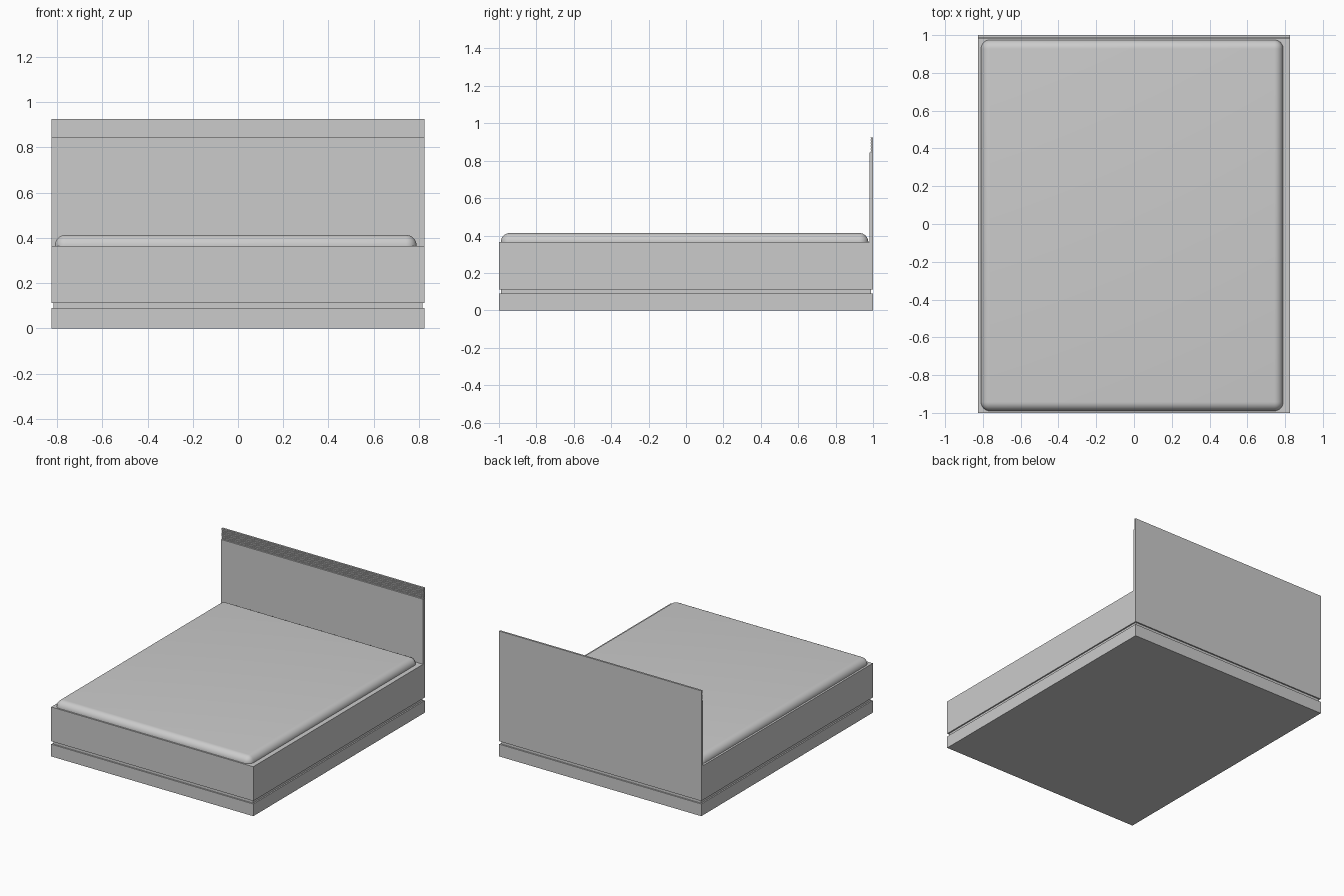
import bpy
import bmesh

cube = bpy.data.objects.get("Cube")
if cube:
    bpy.data.objects.remove(cube, do_unlink=True)

grey = bpy.data.materials.new("light_grey")
grey.use_nodes = True
COLOUR = (0.6, 0.6, 0.6, 1)
grey.diffuse_color = COLOUR
grey.node_tree.nodes["Principled BSDF"].inputs["Base Color"].default_value = COLOUR

HALF_W = 0.825


def add_object(name, bm):
    bmesh.ops.recalc_face_normals(bm, faces=bm.faces)
    mesh = bpy.data.meshes.new(name)
    bm.to_mesh(mesh)
    bm.free()
    mesh.materials.append(grey)
    obj = bpy.data.objects.new(name, mesh)
    bpy.context.collection.objects.link(obj)
    return obj


def box(name, low, high):
    bm = bmesh.new()
    bmesh.ops.create_cube(bm, size=1)
    for v in bm.verts:
        v.co = [(a + b) / 2 + c * (b - a) for a, b, c in zip(low, high, v.co)]
    return add_object(name, bm)


# Plinth, recessed shadow gap and main body
box("plinth", (-HALF_W, -1, 0), (HALF_W, 1, 0.09))
box("shadow_gap", (-HALF_W + 0.01, -0.99, 0.09), (HALF_W - 0.01, 0.99, 0.112))
box("bed_body", (-HALF_W, -1, 0.112), (HALF_W, 0.98, 0.365))

# Mattress with rounded edges, sunk into the body
mattress = box("mattress", (-0.81, -0.99, 0.29), (0.79, 0.975, 0.413))
bevel = mattress.modifiers.new("rounded_edges", "BEVEL")
bevel.width = 0.048
bevel.segments = 8

# Headboard profile with a recessed, finely ridged band at the top
profile = [(1, 0.112), (1, 0.925)]
band_low, band_high, ridges = 0.845, 0.925, 10
step = (band_high - band_low) / ridges
for i in range(ridges):
    top = band_high - i * step
    profile += [(0.986, top), (0.986, top - step * 0.6),
                (0.99, top - step * 0.6), (0.99, top - step)]
profile += [(0.98, band_low), (0.98, 0.112)]

bm = bmesh.new()
face = bm.faces.new([bm.verts.new((-HALF_W, y, z)) for y, z in profile])
extruded = bmesh.ops.extrude_face_region(bm, geom=[face])["geom"]
bmesh.ops.translate(bm, vec=(2 * HALF_W, 0, 0),
                    verts=[v for v in extruded if isinstance(v, bmesh.types.BMVert)])
add_object("headboard", bm)

# Smooth shading on the mattress
bpy.ops.object.select_all(action="DESELECT")
mattress.select_set(True)
bpy.context.view_layer.objects.active = mattress
bpy.ops.object.shade_smooth_by_angle()
for poly in mattress.data.polygons:
    poly.use_smooth = True
for edge in mattress.data.edges:
    edge.use_edge_sharp = False
